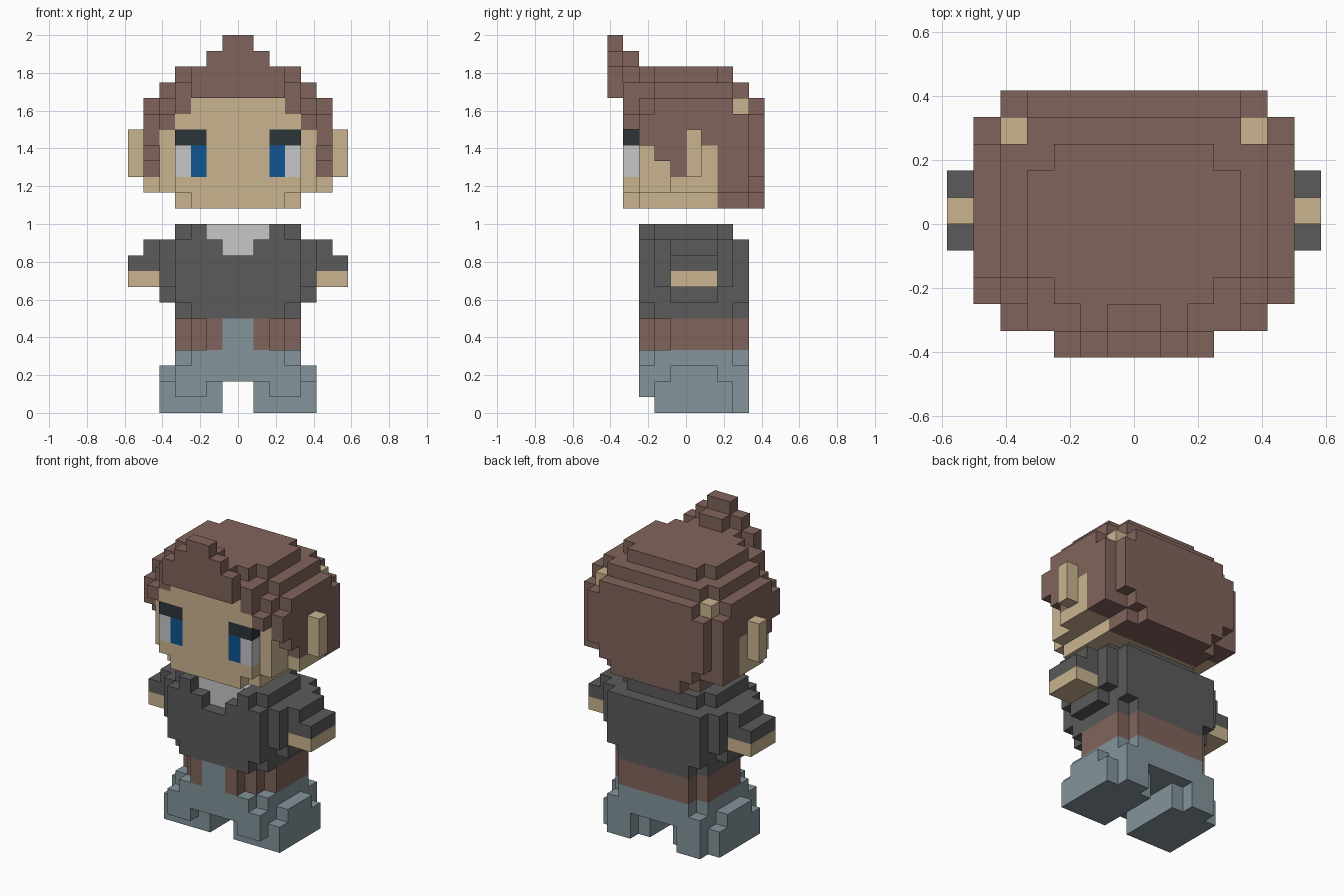
import bpy, bmesh
from mathutils import Vector

if "Cube" in bpy.data.objects:
    bpy.data.objects.remove(bpy.data.objects["Cube"])

U = 1 / 12          # size of one block
grid = {}           # (x, y, z) -> (part, colour)


def box(part, colour, x1, y0, y1, z0, z1, x0=0):
    """Fill a block range mirrored on x; later boxes repaint earlier ones."""
    for x in range(x0, x1):
        for y in range(y0, y1):
            for z in range(z0, z1):
                for mx in (x, -1 - x):
                    grid[(mx, y, z)] = (part, colour)


def carve(x1, y0, y1, z0, z1, x0=0):
    for x in range(x0, x1):
        for y in range(y0, y1):
            for z in range(z0, z1):
                grid.pop((x, y, z), None)
                grid.pop((-1 - x, y, z), None)


def stack(part, colour, z0, z1, *steps):
    """Rounded layer: each step is (half width, front, back)."""
    for half, front, back in steps:
        box(part, colour, half, front, back, z0, z1)


# Trousers: two boots joined by the hips
box("trousers", "blue_grey", 5, -2, 3, 0, 2, 1)
box("trousers", "blue_grey", 4, 3, 4, 0, 2, 2)
box("trousers", "blue_grey", 4, -3, -2, 1, 2, 2)
stack("trousers", "blue_grey", 2, 3, (5, -1, 2), (4, -2, 4), (4, -3, 4))
stack("trousers", "blue_grey", 3, 4, (4, -2, 3), (3, -3, 4))

# Jacket hem with trousers showing at the front
stack("jacket_hem", "brown", 4, 6, (4, -1, 3), (3, -2, 4), (2, -3, 4))
box("trousers", "blue_grey", 1, -3, -2, 4, 6)

# Shirt and short arms
stack("shirt", "charcoal", 6, 7, (4, -2, 3), (3, -3, 4))
stack("shirt", "charcoal", 7, 8, (5, -1, 2), (4, -3, 4))
stack("shirt", "charcoal", 8, 10, (5, -2, 3), (4, -3, 4))
stack("shirt", "charcoal", 10, 11, (6, -1, 2), (5, -2, 3), (4, -3, 4))
stack("shirt", "charcoal", 11, 12, (4, -2, 2), (3, -3, 3))
box("shirt", "charcoal", 7, -1, 2, 9, 10, 5)
box("hands", "skin", 7, -1, 2, 8, 9, 5)

# Open collar over a pale undershirt
carve(1, -3, -2, 10, 11)
carve(2, -3, -2, 11, 12)
box("undershirt", "pale_grey", 2, -2, 0, 10, 12)

# Face and skull
stack("head", "skin", 13, 14, (4, -3, 4), (3, -4, 4))
stack("head", "skin", 14, 15, (6, -1, 2), (5, -3, 4), (4, -4, 4))
stack("head", "skin", 15, 20, (5, -3, 4), (4, -4, 4))
box("ears", "skin", 7, 0, 1, 15, 18, 5)
box("head", "skin", 6, 0, 2, 15, 17, 5)

# Eyes and brows
box("eyes", "blue", 3, -4, -3, 15, 17, 2)
box("eyes", "pale_grey", 4, -4, -3, 15, 17, 3)
box("brows", "near_black", 4, -4, -3, 17, 18, 2)

# Hair: back of the head
stack("hair", "brown", 13, 14, (4, 2, 4), (3, 2, 5))
stack("hair", "brown", 14, 15, (6, 2, 4), (5, 2, 4), (4, 2, 5))
stack("hair", "brown", 15, 19, (6, 2, 4), (5, 2, 5))

# Hair: side locks, each column (y, lowest z)
for y, low in ((-3, 17), (-2, 16), (-1, 15), (1, 17)):
    box("hair", "brown", 6, y, y + 1, low, 19, 5)
box("hair", "brown", 6, 0, 1, 18, 19, 5)

# Hair: fringe and stepped crown
box("hair", "brown", 5, -4, -3, 18, 19, 4)
box("hair", "brown", 4, -4, -3, 19, 20, 3)
stack("hair", "brown", 19, 20, (6, -2, 3), (5, -3, 3))
box("hair", "brown", 4, 3, 5, 19, 20)
stack("hair", "brown", 20, 21, (5, -2, 3), (4, -4, 4))
stack("hair", "brown", 21, 22, (4, -2, 2), (3, -3, 3), (2, -4, 3))
box("head", "skin", 3, -4, -3, 19, 20)

# Hair: quiff at the front
box("quiff", "brown", 3, -5, -4, 20, 22)
box("quiff", "brown", 2, -5, -4, 22, 23)
box("quiff", "brown", 1, -4, -3, 22, 23)
box("quiff", "brown", 1, -5, -4, 23, 24)

# Materials from sRGB values
SRGB = {
    "brown": (128, 100, 91), "skin": (202, 180, 144),
    "charcoal": (91, 91, 91), "blue_grey": (131, 148, 155),
    "pale_grey": (199, 199, 201), "blue": (16, 85, 145),
    "near_black": (43, 53, 58),
}


def linear(c):
    c /= 255
    return c / 12.92 if c <= 0.04045 else ((c + 0.055) / 1.055) ** 2.4


mats = {}
for name, rgb in SRGB.items():
    mats[name] = bpy.data.materials.new(name)
    mats[name].diffuse_color = (*[linear(c) for c in rgb], 1)

# One mesh per part, made only of exposed block faces
for part in sorted({p for p, _ in grid.values()}):
    bm = bmesh.new()
    colours = []
    for pos, (p, colour) in grid.items():
        if p != part:
            continue
        if colour not in colours:
            colours.append(colour)
        centre = Vector(pos) + Vector((0.5, 0.5, 0.5))
        for axis in range(3):
            for sign in (-1, 1):
                n = Vector((0, 0, 0))
                n[axis] = sign
                if tuple(int(a + b) for a, b in zip(pos, n)) in grid:
                    continue
                a = Vector((0, 0, 0))
                a[(axis + 1) % 3] = 0.5
                b = n.cross(a)
                c = centre + n * 0.5
                f = bm.faces.new([bm.verts.new((c + v) * U)
                                  for v in (-a - b, a - b, a + b, b - a)])
                f.material_index = colours.index(colour)
    bmesh.ops.remove_doubles(bm, verts=bm.verts, dist=1e-4)
    mesh = bpy.data.meshes.new(part)
    bm.to_mesh(mesh)
    bm.free()
    for colour in colours:
        mesh.materials.append(mats[colour])
    bpy.context.collection.objects.link(bpy.data.objects.new(part, mesh))

for m in bpy.data.materials:
    if m.users and not m.is_grease_pencil:
        m.use_nodes = True
        m.node_tree.nodes["Principled BSDF"].inputs["Base Color"].default_value = m.diffuse_color
